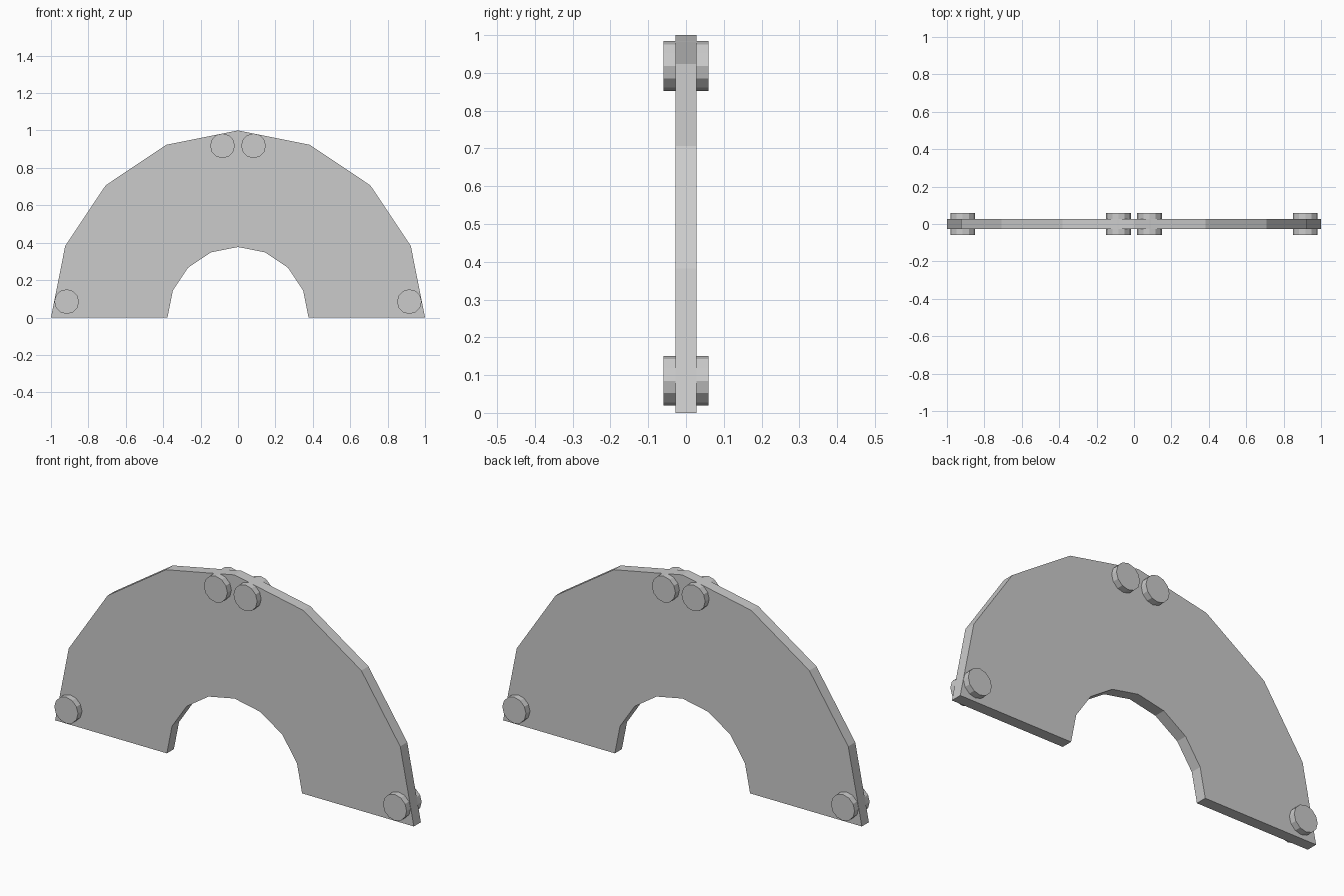
import bpy, bmesh
from math import sin, cos, pi

if "Cube" in bpy.data.objects:
    bpy.data.objects.remove(bpy.data.objects["Cube"])


def prism(name, profile, half_depth):
    """Extrude an (x, z) profile symmetrically along y."""
    bm = bmesh.new()
    face = bm.faces.new([bm.verts.new((x, -half_depth, z)) for x, z in profile])
    ext = bmesh.ops.extrude_face_region(bm, geom=[face])
    verts = [g for g in ext["geom"] if isinstance(g, bmesh.types.BMVert)]
    bmesh.ops.translate(bm, verts=verts, vec=(0, 2 * half_depth, 0))
    bmesh.ops.recalc_face_normals(bm, faces=bm.faces)
    mesh = bpy.data.meshes.new(name)
    bm.to_mesh(mesh)
    bm.free()
    obj = bpy.data.objects.new(name, mesh)
    bpy.context.collection.objects.link(obj)
    return obj


def arc(radius, steps, total, cx=0, cz=0):
    return [(cx + radius * cos(total * i / steps), cz + radius * sin(total * i / steps))
            for i in range(steps + 1)]


# Half-ring plate, eight facets outside and inside
prism("arch_plate", arc(1.0, 8, pi) + arc(0.377, 8, pi)[::-1], 0.028)

# Round pins passing through the plate: one at each foot, two at the crown
for side, label in ((-1, "left"), (1, "right")):
    for x, z, place in ((0.916, 0.085, "foot"), (0.083, 0.918, "crown")):
        prism(f"{label}_{place}_pin", arc(0.066, 12, 2 * pi, side * x, z)[:-1], 0.06)
